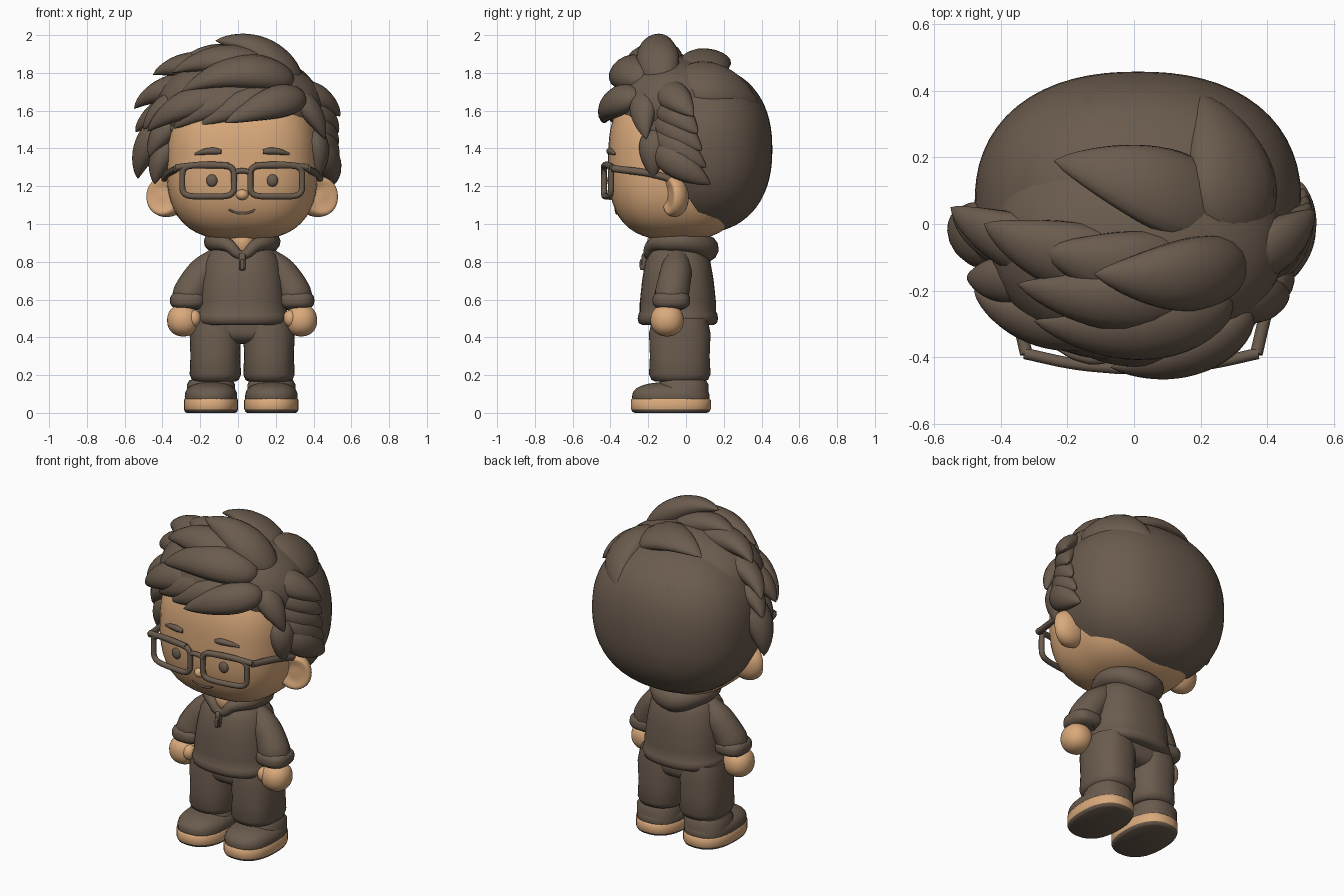
import bpy, bmesh, math
from mathutils import Vector

if "Cube" in bpy.data.objects:
    bpy.data.objects.remove(bpy.data.objects["Cube"], do_unlink=True)

CX = 0.022  # symmetry line of the figure
SIDES = ((-1, "right"), (1, "left"))


def material(name, rgb):
    m = bpy.data.materials.new(name)
    m.use_nodes = True
    m.diffuse_color = (*rgb, 1)
    m.node_tree.nodes["Principled BSDF"].inputs["Base Color"].default_value = (*rgb, 1)
    return m


BROWN = material("dark_brown", (0.145, 0.105, 0.075))
SKIN = material("warm_tan", (0.7, 0.4, 0.2))


def select_only(ob):
    bpy.ops.object.select_all(action="DESELECT")
    ob.select_set(True)
    bpy.context.view_layer.objects.active = ob


def add_object(name, data, mat):
    data.materials.append(mat)
    ob = bpy.data.objects.new(name, data)
    bpy.context.collection.objects.link(ob)
    select_only(ob)
    return ob


def finish(name, bm, mat):
    bmesh.ops.recalc_face_normals(bm, faces=bm.faces)
    mesh = bpy.data.meshes.new(name)
    bm.to_mesh(mesh)
    bm.free()
    ob = add_object(name, mesh, mat)
    bpy.ops.object.shade_smooth_by_angle(angle=math.radians(50))
    return ob


def blob(name, centre, radii, mat, n=2.0, seg=32, edit=None):
    """Rounded ellipsoid; larger n is boxier."""
    bm = bmesh.new()
    bmesh.ops.create_uvsphere(bm, u_segments=seg, v_segments=seg // 2 + 4, radius=1)
    for v in bm.verts:
        p = v.co / sum(abs(k) ** n for k in v.co) ** (1 / n)
        v.co = Vector(centre) + p * Vector(radii)
    if edit:
        edit(bm)
    return finish(name, bm, mat)


def oval(cx, cy, rx, ry, n, count):
    pts = []
    for i in range(count):
        a = math.tau * i / count
        c, s = math.cos(a), math.sin(a)
        k = (abs(c) ** n + abs(s) ** n) ** (-1 / n)
        pts.append((cx + rx * c * k, cy + ry * s * k))
    return pts


def skin_rings(name, rings, mat):
    bm = bmesh.new()
    rows = [[bm.verts.new(p) for p in ring] for ring in rings]
    for a, b in zip(rows, rows[1:]):
        for i in range(len(a)):
            bm.faces.new((a[i - 1], a[i], b[i], b[i - 1]))
    bm.faces.new(rows[0])
    bm.faces.new(rows[-1])
    return finish(name, bm, mat)


def loft(name, centre, size, levels, mat, n=2.4):
    """Stack of ovals, each level a height and a scale."""
    return skin_rings(name, [[(x, y, z) for x, y in oval(*centre, size[0] * k, size[1] * k, n, 40)]
                             for z, k in levels], mat)


def tube(name, pts, mat, radii, cyclic=False):
    cu = bpy.data.curves.new(name, "CURVE")
    cu.dimensions = "3D"
    cu.bevel_depth, cu.bevel_resolution, cu.resolution_u = 1, 4, 8
    cu.use_fill_caps = True
    sp = cu.splines.new("BEZIER")
    sp.bezier_points.add(len(pts) - 1)
    for i, (bp, p) in enumerate(zip(sp.bezier_points, pts)):
        bp.co = p
        bp.radius = radii[i] if isinstance(radii, list) else radii
        bp.handle_left_type = bp.handle_right_type = "AUTO"
    sp.use_cyclic_u = cyclic
    add_object(name, cu, mat)
    bpy.ops.object.convert(target="MESH")
    bpy.ops.object.shade_smooth_by_angle(angle=math.radians(50))


HEAD_MID = Vector((0, 0, 1.4))


def strand(name, a, b, w, t):
    """Leaf-shaped strand of hair hugging the head from root a to tip b."""
    mid = (a + b) / 2
    ctrl = mid + (mid - HEAD_MID).normalized() * (b - a).length_squared * 0.55
    rings = []
    for i in range(19):
        u = 0.001 + 0.998 * i / 18
        p = a.lerp(ctrl, u).lerp(ctrl.lerp(b, u), u)
        d = (ctrl - a).lerp(b - ctrl, u).normalized()
        side = d.cross(p - HEAD_MID).normalized()
        up = side.cross(d)
        f = math.sin(math.pi * u ** 0.65) ** 0.75
        rings.append([p + side * x * f + up * y * f for x, y in oval(0, 0, w, t, 2, 16)])
    skin_rings(name, rings, BROWN)


def fan(name, count, first, last, w, t):
    """Row of strands blending from the first root and tip to the last."""
    for i in range(count):
        root, tip = (Vector(p).lerp(Vector(q), i / (count - 1)) for p, q in zip(first, last))
        strand(f"{name}_strand_{i + 1}", root, tip, w, t)


# Head and face
HC, HR, HN = (CX, -0.045, 1.33), (0.402, 0.367, 0.415), 2.8
blob("head", HC, HR, SKIN, HN, 56)


def on_face(x, z):
    k = 1 - abs(x / HR[0]) ** HN - abs((z - HC[2]) / HR[2]) ** HN
    return (CX + x, HC[1] - HR[1] * k ** (1 / HN), z)


blob("nose", on_face(0, 1.155), (0.034, 0.03, 0.028), SKIN, seg=20)
tube("mouth", [on_face(i * 0.035, 1.056 + 0.005 * i * i) for i in range(-2, 3)],
     BROWN, [0.007 - 0.001 * abs(i) for i in range(-2, 3)])


# Eyes, brows, ears and glasses
def on_rim(x, z):
    return (CX + x, 0.38 * x * x - 0.435, z)


for s, side in SIDES:
    blob(side + "_eye", on_face(s * 0.16, 1.23), (0.03, 0.018, 0.033), BROWN, seg=20)
    tube(side + "_brow", [on_face(s * x, 1.386 - 1.8 * (x - 0.155) ** 2) for x in (0.11, 0.15, 0.2, 0.25)],
         BROWN, [0.012, 0.019, 0.016, 0.006])

    ear = Vector((CX + s * 0.4, -0.06, 1.145))

    def scoop(bm):
        d = Vector((s * 0.45, -0.9, 0))
        for v in bm.verts:
            k = max(0, (v.co - ear).normalized().dot(d) - 0.35) / 0.65
            v.co -= d * 0.045 * k * k * (3 - 2 * k)

    blob(side + "_ear", ear, (0.108, 0.075, 0.108), SKIN, 2.1, 40, scoop)

    tube(side + "_lens_rim", [on_rim(x, z) for x, z in oval(s * 0.18, 1.228, 0.137, 0.082, 5, 32)],
         BROWN, 0.016, True)
    tube(side + "_brow_bar", [on_rim(s * x, z) for x, z in ((0.07, 1.308), (0.2, 1.314), (0.35, 1.3))],
         BROWN, 0.017)
    tube(side + "_temple", [(CX + s * x, y, z) for x, y, z in
                            ((0.345, -0.39, 1.295), (0.405, -0.12, 1.25), (0.415, -0.05, 1.22))], BROWN, 0.019)
tube("glasses_bridge", [on_rim(x, 1.282 - 4 * x * x) for x in (-0.055, 0, 0.055)], BROWN, 0.014)


# Hair: rounded back cut along the hairline, crown, then fans of strands
def hairline(bm):
    cut = bmesh.ops.bisect_plane(bm, geom=bm.verts[:] + bm.edges[:] + bm.faces[:],
                                 plane_co=(0, 0.125, 0.97), plane_no=(0, -0.47, -0.31), clear_outer=True)
    bmesh.ops.contextual_create(bm, geom=[e for e in cut["geom_cut"] if isinstance(e, bmesh.types.BMEdge)])


blob("hair_back", (0.012, 0.06, 1.395), (0.49, 0.397, 0.445), BROWN, 2.3, 64, hairline)
blob("hair_crown", (0.01, -0.06, 1.62), (0.44, 0.33, 0.27), BROWN, 2.1, 40)

strand("crown_sweep", Vector((0.31, 0, 1.7)), Vector((-0.24, 0.19, 1.84)), 0.13, 0.06)
fan("top", 3, ((0.33, -0.12, 1.72), (-0.12, -0.15, 1.97)), ((0.1, -0.15, 1.72), (-0.45, 0, 1.79)), 0.115, 0.08)
fan("upper_front", 2, ((0.25, -0.18, 1.76), (-0.35, -0.18, 1.8)), ((0.3, -0.22, 1.75), (-0.3, -0.29, 1.7)), 0.11, 0.08)
fan("right_side", 4, ((0, -0.14, 1.7), (-0.55, 0.05, 1.61)), ((-0.36, -0.05, 1.57), (-0.53, 0, 1.24)), 0.1, 0.075)
fan("right_temple", 3, ((-0.28, -0.16, 1.68), (-0.5, -0.16, 1.5)), ((-0.36, -0.12, 1.45), (-0.44, -0.14, 1.21)), 0.075, 0.06)
fan("fringe", 4, ((0, -0.29, 1.69), (-0.48, -0.2, 1.49)), ((0.35, -0.25, 1.67), (-0.07, -0.43, 1.535)), 0.09, 0.068)
fan("left_side", 5, ((0.3, -0.13, 1.72), (0.54, 0.04, 1.57)), ((0.41, -0.17, 1.42), (0.495, 0.13, 1.21)), 0.085, 0.06)
fan("left_temple", 2, ((0.29, -0.22, 1.7), (0.46, -0.21, 1.45)), ((0.4, -0.17, 1.5), (0.42, -0.17, 1.24)), 0.075, 0.055)
fan("back", 2, ((0.29, -0.07, 1.74), (0.2, 0.39, 1.62)), ((-0.1, 0, 1.72), (-0.15, 0.39, 1.63)), 0.16, 0.085)

# Neck and hooded top
loft("neck", (CX, -0.03), (0.1, 0.1), [(0.78, 1), (1, 1)], SKIN, 2)
blob("throat", (CX, -0.118, 0.9), (0.075, 0.088, 0.09), SKIN, seg=24)
loft("hoodie", (CX, -0.043), (0.25, 0.213),
     [(0.465, 0.88), (0.475, 0.97), (0.5, 1), (0.522, 0.98), (0.535, 0.95), (0.58, 0.95),
      (0.7, 0.89), (0.8, 0.81), (0.86, 0.67), (0.9, 0.4)], BROWN)
half = [(0.07, -0.18, 0.885, 0.035), (0.14, -0.09, 0.905, 0.05), (0.125, 0.04, 0.9, 0.06)]
hood = [(0, -0.2, 0.835, 0.022), *half, (0, 0.1, 0.87, 0.074), *[(-x, y, z, r) for x, y, z, r in half[::-1]]]
tube("hood", [(CX + x, y, z) for x, y, z, r in hood], BROWN, [p[3] for p in hood], True)
blob("zipper", (CX, -0.22, 0.8), (0.018, 0.015, 0.045), BROWN, 6, 16)
blob("zipper_pull", (CX, -0.236, 0.785), (0.011, 0.009, 0.028), BROWN, 5, 16)

# Arms, hands, legs and shoes
blob("hips", (CX, -0.035, 0.46), (0.25, 0.145, 0.095), BROWN, 3.5)
ARM = [(0.12, -0.045, 0.82, 0.065), (0.205, -0.055, 0.74, 0.086), (0.275, -0.075, 0.63, 0.093), (0.295, -0.085, 0.575, 0.085)]
for s, side in SIDES:
    tube(side + "_sleeve", [(CX + s * x, y, z) for x, y, z, r in ARM], BROWN, [p[3] for p in ARM])
    blob(side + "_cuff", (CX + s * 0.286, -0.078, 0.595), (0.096, 0.1, 0.05), BROWN, 2.8)
    blob(side + "_hand", (CX + s * 0.312, -0.1, 0.49), (0.085, 0.088, 0.085), SKIN, 2.2)
    blob(side + "_thumb", (CX + s * 0.255, -0.14, 0.5), (0.038, 0.04, 0.045), SKIN, seg=20)
    loft(side + "_trouser_leg", (CX + s * 0.142, -0.033), (0.136, 0.163),
         [(0.165, 0.78), (0.175, 0.92), (0.205, 1), (0.3, 0.97), (0.42, 1), (0.5, 0.9)], BROWN)
    fx = CX - 0.005 + s * 0.16
    loft(side + "_shoe_ankle", (fx, -0.015), (0.128, 0.135), [(0.06, 1), (0.15, 1), (0.175, 0.88)], BROWN)
    blob(side + "_shoe_upper", (fx, -0.08, 0.085), (0.139, 0.205, 0.078), BROWN, 2.5)
    sole = loft(side + "_shoe_sole", (fx, -0.08), (0.144, 0.212),
                [(0, 0.9), (0.006, 0.96), (0.018, 0.99), (0.022, 1), (0.068, 1), (0.076, 0.96)], SKIN)
    sole.data.materials.append(BROWN)
    for f in sole.data.polygons:
        f.material_index = int(f.center.z < 0.019)
